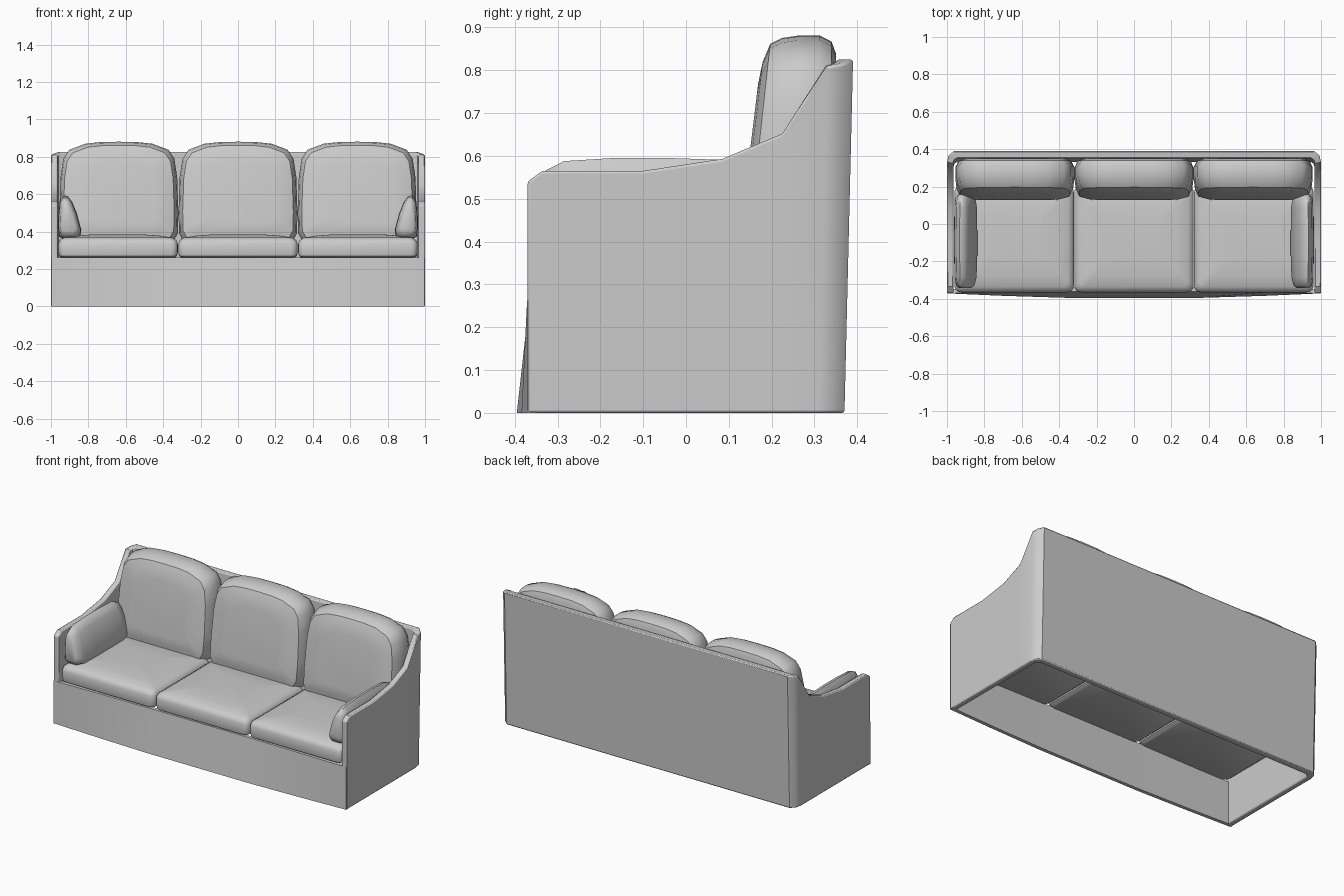
import bpy, bmesh, math

if "Cube" in bpy.data.objects:
    bpy.data.objects.remove(bpy.data.objects["Cube"])


def finish(name, bm, angle=40):
    bmesh.ops.recalc_face_normals(bm, faces=bm.faces[:])
    me = bpy.data.meshes.new(name)
    bm.to_mesh(me)
    bm.free()
    ob = bpy.data.objects.new(name, me)
    bpy.context.collection.objects.link(ob)
    bpy.ops.object.select_all(action='DESELECT')
    ob.select_set(True)
    bpy.context.view_layer.objects.active = ob
    bpy.ops.object.shade_smooth_by_angle(angle=math.radians(angle))
    return ob


def loft(name, rings, angle=40):
    """Skin equal-length closed rings and cap both ends."""
    bm = bmesh.new()
    vs = [[bm.verts.new(p) for p in r] for r in rings]
    n = len(vs[0])
    for a, b in zip(vs, vs[1:]):
        for i in range(n):
            j = (i + 1) % n
            bm.faces.new((a[i], a[j], b[j], b[i]))
    bm.faces.new(vs[0])
    bm.faces.new(vs[-1])
    return finish(name, bm, angle)


def rounded_rect(cx, cy, hw, hd, r, z, seg=4):
    pts = []
    for k, (sx, sy) in enumerate(((1, 1), (-1, 1), (-1, -1), (1, -1))):
        for i in range(seg + 1):
            a = math.pi / 2 * (k + i / seg)
            pts.append((cx + sx * (hw - r) + r * math.cos(a),
                        cy + sy * (hd - r) + r * math.sin(a), z))
    return pts


# Shell: one U-shaped wall forming both arms and the back
# each station: outer x, outer y, inner x, inner y, top height
half = [(1, -.37, .965, -.37, .54), (1, -.335, .965, -.335, .565),
        (1, -.10, .965, -.10, .565), (1, .085, .965, .085, .593),
        (1, .225, .965, .225, .652), (1, .33, .965, .325, .81),
        (.992, .365, .96, .342, .816), (.965, .39, .945, .352, .825)]
path = half + [(-a, b, -c, d, e) for a, b, c, d, e in reversed(half)]
rings = []
for ox, oy, ix, iy, h in path:
    lean = .02 if oy > .3 else 0
    rings.append([(ox, oy - lean, 0), (ox, oy, h), (ix, iy, h), (ix, iy - lean, 0)])
shell = loft("arms_and_back", rings, 35)
bev = shell.modifiers.new("soft_edges", 'BEVEL')
bev.width = .006
bev.segments = 2
bev.limit_method = 'ANGLE'
bev.angle_limit = math.radians(50)

# Bowed front skirt, leaning out at the floor
rings = []
for x, bow in ((-.998, 0), (-.7, .013), (-.35, .024), (.35, .024), (.7, .013), (.998, 0)):
    bot, top = -.371 - bow, -.371 + bow * .4
    rings.append([(x, bot, 0), (x, top, .262), (x, top + .022, .262), (x, bot + .022, 0)])
loft("front_skirt", rings)

# Seat cushions: stacked rounded rectangles with a crowned top
layers = [(.258, .02), (.27, .004), (.29, 0), (.335, 0), (.355, .008),
          (.368, .03), (.378, .09), (.384, .17)]
for k, cx in enumerate((-.641, 0, .641)):
    rings = [rounded_rect(cx, -.08, .319 - i, .285 - i, max(.035 - i * .1, .015), z)
             for z, i in layers]
    loft(f"seat_cushion_{k + 1}", rings)

# Back cushions: arched outline, puffed front, leaning back
side = [(.10, .879), (.18, .87), (.265, .838), (.297, .79), (.312, .69),
        (.318, .5), (.315, .39), (.29, .345)]
outline = [(0, .881)] + side + [(-x, z) for x, z in reversed(side)]
depth = [(.148, .6), (.153, .78), (.168, .93), (.2, .98), (.245, 1),
         (.305, 1), (.338, .95), (.35, .85)]
for k, cx in enumerate((-.637, 0, .637)):
    rings = []
    for y, s in depth:
        ring = []
        for x, z in outline:
            zz = .6 + (z - .6) * s
            ring.append((cx + x * s, y + .12 * (zz - .6) * (.35 - y) / .2, zz))
        rings.append(ring)
    loft(f"back_cushion_{k + 1}", rings)

# Arm pillows: wedge section lofted along the arm, leaning outwards
wedge = [(.962, .42), (.957, .375), (.93, .357), (.868, .357), (.842, .375),
         (.838, .41), (.862, .5), (.887, .56), (.91, .59), (.932, .595),
         (.952, .565), (.961, .49)]
stations = [(-.342, .55), (-.328, .8), (-.285, .95), (-.17, 1), (-.04, 1),
            (.09, .97), (.14, .85), (.158, .6)]
for label, m in (("left", -1), ("right", 1)):
    rings = [[(m * (.91 + (x - .91) * s), y, .45 + (z - .45) * s) for x, z in wedge]
             for y, s in stations]
    loft(f"{label}_arm_pillow", rings, 50)
